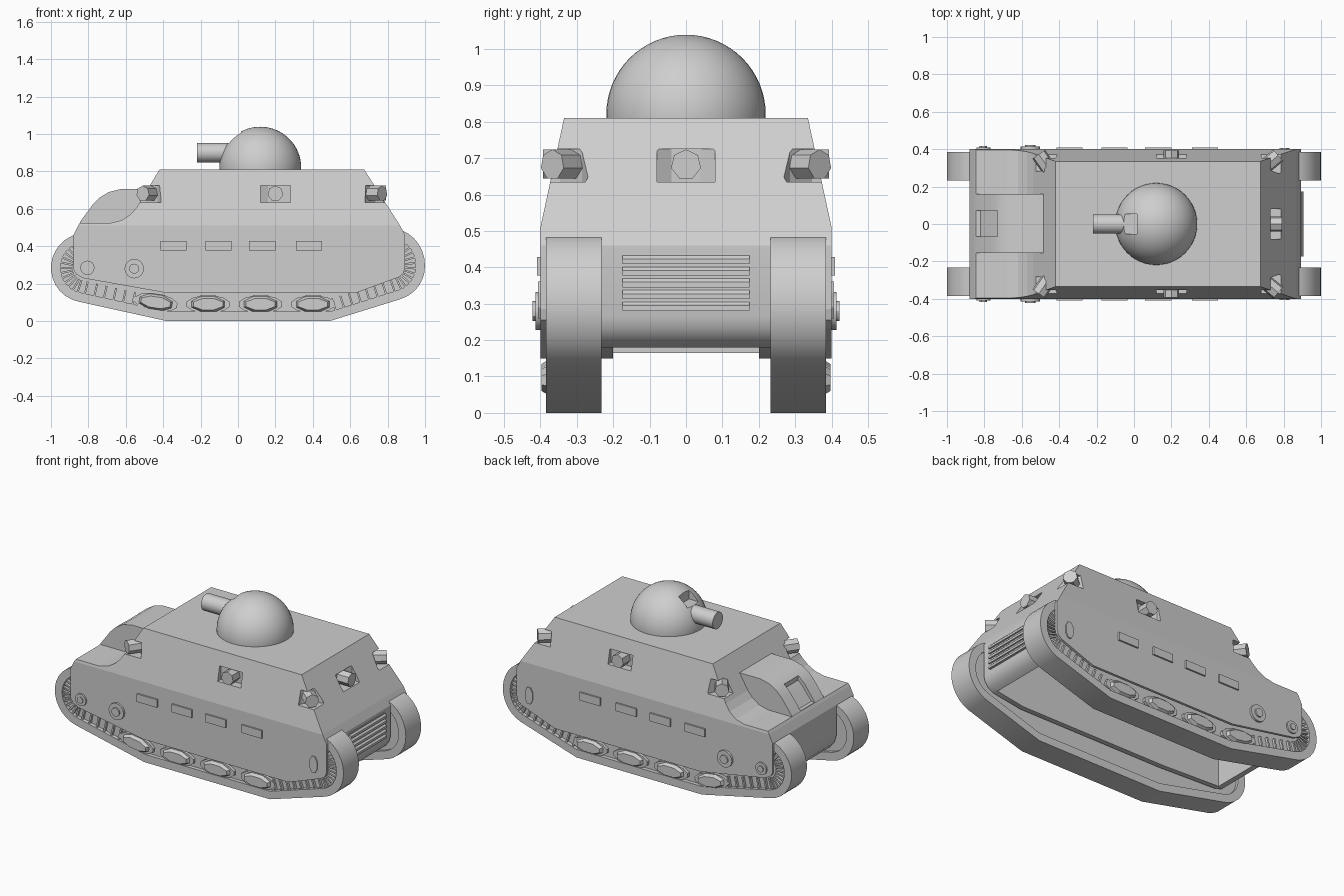
import bpy, bmesh, math
from math import cos, sin, pi, radians
from mathutils import Vector, Matrix

cube = bpy.data.objects.get("Cube")
if cube:
    bpy.data.objects.remove(cube, do_unlink=True)

grey = bpy.data.materials.new("plain_grey")
grey.use_nodes = True
grey.diffuse_color = (0.62, 0.62, 0.62, 1)
grey.node_tree.nodes["Principled BSDF"].inputs["Base Color"].default_value = (0.62, 0.62, 0.62, 1)


def finish(name, bm, smooth=None):
    bmesh.ops.recalc_face_normals(bm, faces=bm.faces)
    mesh = bpy.data.meshes.new(name)
    bm.to_mesh(mesh)
    bm.free()
    mesh.materials.append(grey)
    ob = bpy.data.objects.new(name, mesh)
    bpy.context.collection.objects.link(ob)
    if smooth:
        shade(ob, smooth)
    return ob


def shade(ob, angle):
    bpy.ops.object.select_all(action='DESELECT')
    ob.select_set(True)
    bpy.context.view_layer.objects.active = ob
    bpy.ops.object.shade_smooth_by_angle(angle=radians(angle))


def loft(name, ring_a, ring_b, smooth=None):
    """Closed solid between two rings with equal point counts."""
    bm = bmesh.new()
    a = [bm.verts.new(p) for p in ring_a]
    b = [bm.verts.new(p) for p in ring_b]
    bm.faces.new(a)
    bm.faces.new(b)
    for i in range(len(a)):
        j = (i + 1) % len(a)
        bm.faces.new((a[i], a[j], b[j], b[i]))
    return finish(name, bm, smooth)


def prism(name, pts, y0, y1, smooth=None):
    """Side profile (x, z) extruded across y."""
    return loft(name, [(x, y0, z) for x, z in pts], [(x, y1, z) for x, z in pts], smooth)


def box(name, centre, size, turn=0):
    bm = bmesh.new()
    m = Matrix.Translation(centre) @ Matrix.Rotation(turn, 4, 'Y') @ Matrix.Diagonal((*size, 1))
    bmesh.ops.create_cube(bm, size=1, matrix=m)
    return finish(name, bm)


def rod(name, start, direction, length, r, sides, smooth=None):
    d = Vector(direction).normalized()
    bm = bmesh.new()
    m = Matrix.Translation(Vector(start) + d * length / 2) @ d.to_track_quat('Z', 'Y').to_matrix().to_4x4()
    bmesh.ops.create_cone(bm, cap_ends=True, segments=sides, radius1=r, radius2=r, depth=length, matrix=m)
    return finish(name, bm, smooth)


def cut(ob, cutter):
    cutter.hide_render = True
    mod = ob.modifiers.new("cut", 'BOOLEAN')
    mod.operation = 'DIFFERENCE'
    mod.solver = 'EXACT'
    mod.object = cutter
    bpy.ops.object.select_all(action='DESELECT')
    bpy.context.view_layer.objects.active = ob
    ob.select_set(True)
    bpy.ops.object.modifier_apply(modifier=mod.name)
    bpy.data.objects.remove(cutter, do_unlink=True)


def ellipse(cx, cz, rx, rz, n, tilt=0):
    pts = []
    for i in range(n):
        a = 2 * pi * (i + 0.5) / n
        x, z = rx * cos(a), rz * sin(a)
        pts.append((cx + x * cos(tilt) - z * sin(tilt), cz + x * sin(tilt) + z * cos(tilt)))
    return pts


# Upper hull, its sides leaning inward
FOLD = 0.51
upper = [(-0.855, FOLD), (-0.845, 0.525), (-0.68, 0.525), (-0.62, 0.54), (-0.573, 0.572),
         (-0.54, 0.61), (-0.42, 0.81), (0.675, 0.81), (0.867, FOLD)]


def lean(z):
    return 0.4 - 0.065 * (z - FOLD) / 0.3


hull = loft("upper_hull", [(x, -lean(z), z) for x, z in upper], [(x, lean(z), z) for x, z in upper])

# Small gun ports: position, heading in degrees, niche depth
ports = [(0.76, 0, 0, 0.05)]
for s in (1, -1):
    ports += [(0.2, s * 0.363, s * 90, 0.04),
              (0.748, s * 0.348, s * 40, 0.05),
              (-0.492, s * 0.348, s * 125, 0.05)]
for x, y, heading, depth in ports:
    d = Vector((cos(radians(heading)), sin(radians(heading)), 0))
    side = Vector((-d.y, d.x, 0))
    p = Vector((x, y, 0))
    plan = [p + d * t + side * w for t, w in ((-depth, -0.04), (-depth * 0.55, -0.08), (0.1, -0.08),
                                              (0.1, 0.08), (-depth * 0.55, 0.08), (-depth, 0.04))]
    up = Vector((0, 0, 1))
    cut(hull, loft("niche_cutter", [q + up * 0.635 for q in plan], [q + up * 0.725 for q in plan]))
    rod("port_gun", p + up * 0.682 - d * (depth + 0.02), d, depth + 0.05, 0.042, 7)

# Band of full-width hull above the tracks
prism("hull_band", [(-0.88, 0.45), (-0.88, 0.46), (-0.855, FOLD), (0.867, FOLD), (0.893, 0.46), (0.893, 0.45)],
      -0.4, 0.4)

# Lower hull ends closing an open-bottomed well
nose = [(-0.88, 0.46), (-0.88, 0.27), (-0.865, 0.22), (-0.83, 0.18), (-0.78, 0.165)]
tail = [(0.82, 0.18), (0.86, 0.2), (0.883, 0.23), (0.893, 0.265), (0.893, 0.46)]
prism("lower_nose", nose + [(-0.78, 0.46)], -0.2, 0.2, 30)
prism("lower_tail", [(0.82, 0.46)] + tail, -0.2, 0.2, 30)
wall = nose + [(-0.38, 0.15), (0.63, 0.15)] + tail

# Louvred grille at the rear
box("grille_plate", (0.893, 0, 0.36), (0.008, 0.35, 0.16))
for i in range(5):
    z = 0.281 + i * 0.032
    prism("grille_slat", [(0.89, z), (0.907, z), (0.907, z + 0.014), (0.895, z + 0.026), (0.89, z + 0.026)],
          -0.175, 0.175)


# Track outline, slightly taller at the rear
def track_line(inset):
    r, high = 0.185 - inset, 0.2 - inset
    left = [(-0.815 + r * cos(radians(a)), 0.285 + r * sin(radians(a))) for a in range(90, 259, 12)]
    right = [(0.818 + (r - 0.003) * cos(radians(a)), 0.295 + (high if a > 0 else r) * sin(radians(a)))
             for a in range(-72, 91, 12)]
    return left + [(-0.38, inset), (0.49, inset)] + right


skirt = [(-0.88, 0.45), (-0.88, 0.275), (-0.865, 0.25), (-0.83, 0.23), (-0.38, 0.15),
         (0.63, 0.15), (0.86, 0.235), (0.885, 0.255), (0.893, 0.285), (0.893, 0.45)]

for s in (1, -1):
    # Side skirt and inner wall
    prism("side_skirt", skirt, s * 0.384, s * 0.4)
    prism("inner_wall", wall, s * 0.2, s * 0.232, 30)

    # Track with a recessed run on both faces
    track = prism("track", track_line(0), s * 0.232, s * 0.384)
    for y0, y1 in ((0.36, 0.45), (0.2, 0.25)):
        cut(track, prism("run_cutter", track_line(0.05), s * y0, s * y1))
    shade(track, 25)

    # Tread ribs across the run, none along the flat bottom
    run = track_line(0.08)
    for (x0, z0), (x1, z1) in zip(run, run[1:]):
        length = math.hypot(x1 - x0, z1 - z0)
        count = max(1, round(length / 0.05)) if z0 != z1 else 0
        for i in range(count):
            t = (i + 0.5) / count
            box("tread_rib", (x0 + (x1 - x0) * t, s * 0.365, z0 + (z1 - z0) * t),
                (0.01, 0.022, 0.07), -math.atan2(z1 - z0, x1 - x0))

    # Bogies along the bottom run
    for x, z, tilt in ((-0.44, 0.1, -0.15), (-0.16, 0.09, 0), (0.12, 0.09, 0), (0.4, 0.09, 0)):
        prism("bogie_back", ellipse(x, z, 0.12, 0.048, 12, tilt), s * 0.35, s * 0.378)
        a, b = ellipse(x, z, 0.1, 0.05, 8, tilt), ellipse(x, z, 0.085, 0.032, 8, tilt)
        loft("bogie", [(u, s * 0.37, v) for u, v in a], [(u, s * 0.397, v) for u, v in b])

    # Fittings on the skirt
    for x in (-0.345, -0.105, 0.13, 0.38):
        box("vision_plate", (x, s * 0.402, 0.403), (0.14, 0.016, 0.05))
    for x, z, r, out in ((-0.805, 0.285, 0.038, 0.016), (-0.555, 0.28, 0.052, 0.022)):
        rod("hub", (x, s * 0.39, z), (0, s, 0), 0.01 + out * 0.6, r, 16, 30)
        rod("hub_cap", (x, s * 0.39, z), (0, s, 0), 0.01 + out, r * 0.52, 12, 30)
    prism("oval_hatch", ellipse(0.805, 0.31, 0.029, 0.055, 8), s * 0.39, s * 0.407)

# Front hood with a shallow sunken panel
hood_line = [(-0.848, 0.5), (-0.845, 0.53), (-0.775, 0.625), (-0.74, 0.66), (-0.69, 0.69),
             (-0.63, 0.705), (-0.47, 0.705), (-0.47, 0.5)]
hood = prism("front_hood", hood_line, -0.155, 0.16)
panel = [(-0.9, 0.53), (-0.822, 0.53), (-0.757, 0.612), (-0.73, 0.638), (-0.73, 0.73), (-0.9, 0.73)]
cut(hood, prism("panel_cutter", panel, -0.067, 0.073))
shade(hood, 25)

# Dome turret with a slot above the gun
bm = bmesh.new()
bmesh.ops.create_uvsphere(bm, u_segments=48, v_segments=32, radius=0.219,
                          matrix=Matrix.Translation((0.119, 0, 0.82)))
bmesh.ops.bisect_plane(bm, geom=bm.verts[:] + bm.edges[:] + bm.faces[:], plane_co=(0, 0, 0.806),
                       plane_no=(0, 0, -1), clear_outer=True)
bmesh.ops.holes_fill(bm, edges=[e for e in bm.edges if e.is_boundary])
dome = finish("dome_turret", bm)
cut(dome, box("slot_cutter", (-0.085, 0, 1.052), (0.2, 0.106, 0.2)))
shade(dome, 30)
rod("main_gun", (0.05, 0, 0.9), (-1, 0, 0), 0.27, 0.052, 16, 30)
